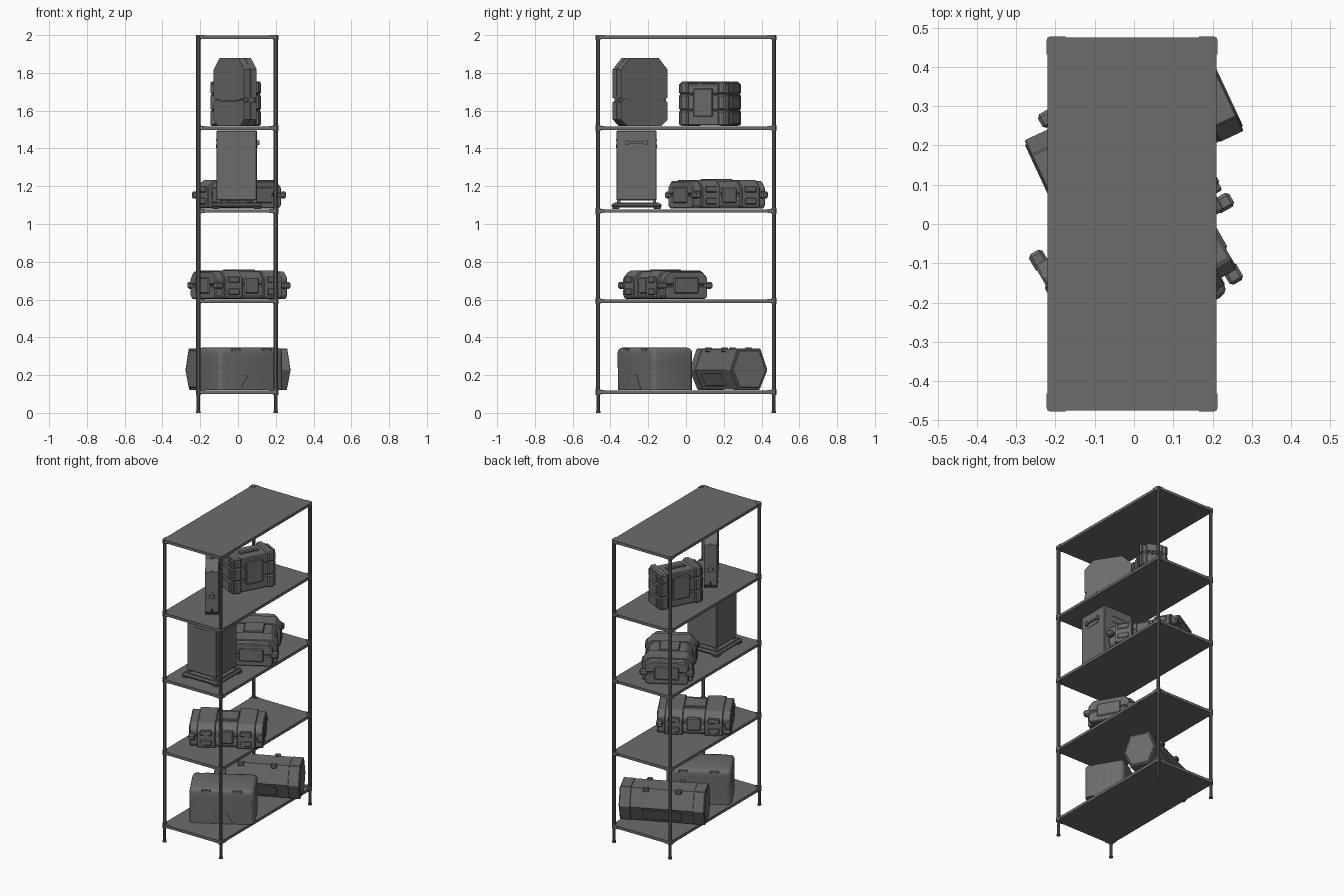
import bpy, bmesh
from math import radians, pi, cos, sin
from mathutils import Matrix, Vector

if "Cube" in bpy.data.objects:
    bpy.data.objects.remove(bpy.data.objects["Cube"])

DARK = bpy.data.materials.new("dark_grey")
DARK.diffuse_color = (0.15, 0.15, 0.15, 1)
DARK.use_nodes = True
DARK.node_tree.nodes["Principled BSDF"].inputs["Base Color"].default_value = DARK.diffuse_color


class Part:
    """Collects simple solids in local space, then places them as one object."""
    def __init__(self, name, loc=(0, 0, 0), angle=0):
        self.name, self.bm = name, bmesh.new()
        self.m = Matrix.Translation(loc) @ Matrix.Rotation(radians(angle), 4, 'Z')

    def add(self, t, bevel=0, seg=1, vertical=False):
        if bevel:
            edges = [e for e in t.edges if not vertical or
                     abs(e.verts[0].co.z - e.verts[1].co.z) > 1e-4]
            bmesh.ops.bevel(t, geom=edges, offset=bevel, segments=seg,
                            profile=0.5, affect='EDGES')
        me = bpy.data.meshes.new("tmp")
        t.to_mesh(me)
        t.free()
        self.bm.from_mesh(me)
        bpy.data.meshes.remove(me)

    def box(self, c, s, bevel=0, seg=1, vertical=False):
        t = bmesh.new()
        bmesh.ops.create_cube(t, size=1)
        bmesh.ops.transform(t, matrix=Matrix.Translation(c) @ Matrix.Diagonal((*s, 1)), verts=t.verts)
        self.add(t, bevel, seg, vertical)

    def prism(self, pts, a, b, axis, bevel=0):
        """Extrude a profile between a and b; x uses (y,z), y uses (x,z), z uses (x,y)."""
        put = {'x': lambda p, d: (d, p[0], p[1]), 'y': lambda p, d: (p[0], d, p[1]),
               'z': lambda p, d: (p[0], p[1], d)}[axis]
        t = bmesh.new()
        lo = [t.verts.new(put(p, a)) for p in pts]
        hi = [t.verts.new(put(p, b)) for p in pts]
        n = len(pts)
        t.faces.new(lo)
        t.faces.new(hi[::-1])
        for i in range(n):
            t.faces.new((lo[i], hi[i], hi[(i + 1) % n], lo[(i + 1) % n]))
        bmesh.ops.recalc_face_normals(t, faces=t.faces)
        self.add(t, bevel)

    def tube(self, x, y, r, z0, z1, n=10):
        self.prism([(x + r * cos(2 * pi * i / n), y + r * sin(2 * pi * i / n)) for i in range(n)], z0, z1, 'z')

    def done(self, smooth=False):
        me = bpy.data.meshes.new(self.name)
        self.bm.transform(self.m)
        self.bm.to_mesh(me)
        self.bm.free()
        me.materials.append(DARK)
        ob = bpy.data.objects.new(self.name, me)
        bpy.context.collection.objects.link(ob)
        if smooth:
            bpy.context.view_layer.objects.active = ob
            ob.select_set(True)
            bpy.ops.object.shade_smooth_by_angle(angle=radians(30))
            ob.select_set(False)


def octagon(w, h, c, z=0):
    """Chamfered rectangle, w half width, from z to z+h."""
    return [(-w + c, z), (w - c, z), (w, z + c), (w, z + h - c),
            (w - c, z + h), (-w + c, z + h), (-w, z + h - c), (-w, z + c)]


SIDES = (-1, 1)
CORNERS = [(i, j) for i in SIDES for j in SIDES]
TOPS = (0.12, 0.602, 1.08, 1.518, 2.0)
CX = -0.005

# shelf boards with triangular corner brackets
for n, z in enumerate(TOPS):
    p = Part(f"shelf_board_{n + 1}", (CX, 0, 0))
    p.box((0, 0, z - 0.011), (0.43, 0.95, 0.018))
    for i, j in CORNERS:
        tri = [(0.218, 0.465), (0.206, 0.477), (0.170, 0.477), (0.170, 0.472),
               (0.213, 0.432), (0.218, 0.432)]
        p.prism([(i * x, j * y) for x, y in tri], z - 0.021, z, 'z')
        p.tube(i * 0.205, j * 0.465, 0.0135, z - 0.026, z - 0.001 if z > 1.9 else z + 0.006)
    p.done()

# posts with feet
for n, (i, j) in enumerate(CORNERS):
    p = Part(f"post_{n + 1}", (CX + i * 0.205, j * 0.465, 0))
    p.tube(0, 0, 0.0115, 0.1, 1.985)
    p.tube(0, 0, 0.009, 0.008, 0.1)
    p.tube(0, 0, 0.012, 0, 0.01)
    p.done(True)

# upright flat case with chamfered outline, top level
p = Part("upright_flat_case", (-0.015, -0.243, 1.518), -57)
low = [(-0.11, 0.002), (0.11, 0.002), (0.147, 0.035), (0.147, 0.125), (0.13, 0.14),
       (0.075, 0.132), (-0.075, 0.132), (-0.13, 0.14), (-0.147, 0.125), (-0.147, 0.035)]
high = [(-0.147, 0.15), (-0.13, 0.146), (-0.075, 0.137), (0.075, 0.137), (0.13, 0.146), (0.147, 0.15),
        (0.147, 0.3), (0.09, 0.362), (-0.09, 0.362), (-0.147, 0.3)]
for prof in (low, high):
    for i in SIDES:
        p.prism(prof, i * 0.003, i * 0.04, 'y')
p.prism([(x * 0.95, z * 0.97 + 0.005) for x, z in octagon(0.147, 0.362, 0.05)], -0.035, 0.035, 'y')
for i in SIDES:
    p.box((i * 0.138, 0, 0.14), (0.016, 0.03, 0.04), 0.004)
p.done()

# ribbed tool box with carry handle, top level
p = Part("ribbed_tool_box", (-0.0125, 0.127, 1.518), 62)
for z0, h in ((0.004, 0.080), (0.086, 0.082), (0.170, 0.055)):
    p.box((0, 0, z0 + h / 2), (0.296, 0.15, h), 0.006)
p.box((0, 0, 0.11), (0.285, 0.14, 0.2))
for i in SIDES:
    for z0, h in ((0.002, 0.081), (0.085, 0.082), (0.170, 0.066)):
        p.box((i * 0.112, 0, z0 + h / 2), (0.044, 0.17, h), 0.008)
        p.box((i * 0.147, 0, z0 + h / 2), (0.016, 0.10, h * 0.8), 0.004)
    p.box((0, i * 0.076, 0.125), (0.115, 0.014, 0.15), 0.005)
    p.box((i * 0.055, 0, 0.226), (0.016, 0.03, 0.014))
p.box((0, 0, 0.231), (0.126, 0.03, 0.012), 0.004)
p.done()

# square tower bin on a base plate, third level
p = Part("tower_bin", (-0.007, -0.262, 1.08))
p.box((0, 0, 0.018), (0.265, 0.265, 0.022), 0.008)
p.box((0, 0, 0.031), (0.235, 0.235, 0.008), 0.002)
p.box((0, 0, 0.23), (0.214, 0.214, 0.37), 0.004)
p.box((0, 0, 0.412), (0.208, 0.208, 0.008))
for i, j in CORNERS:
    p.box((i * 0.095, j * 0.095, 0.04), (0.018, 0.018, 0.024))
    p.box((i * 0.11, j * 0.11, 0.005), (0.04, 0.04, 0.01), 0.003)
for k in range(4):
    rot = Matrix.Rotation(k * pi / 2, 4, 'Z')
    parts = [((0, -0.1075, 0.332), (0.1, 0.004, 0.02)), ((0, -0.1075, 0.364), (0.1, 0.004, 0.007))]
    if k == 1:
        parts += [((0, -0.116, 0.35), (0.095, 0.009, 0.012))]
        parts += [((i * 0.05, -0.113, 0.35), (0.014, 0.018, 0.026)) for i in SIDES]
    for c, s in parts:
        p.box(rot @ Vector(c), s if k % 2 == 0 else (s[1], s[0], s[2]))
p.done()


def lugged_case(name, loc, angle):
    """Clamshell equipment case with stepped end blocks and corner lugs."""
    p = Part(name, loc, angle)
    # two shells with chamfered long sides and a seam core
    p.prism(octagon(0.132, 0.07, 0.016), -0.222, 0.222, 'x', 0.006)
    top = [(-0.132, 0.076), (0.132, 0.076), (0.132, 0.112), (0.1, 0.146), (-0.1, 0.146), (-0.132, 0.112)]
    p.prism(top, -0.222, 0.222, 'x', 0.006)
    p.box((0, 0, 0.073), (0.43, 0.255, 0.04))
    # wide end blocks around a narrower waist
    for i in SIDES:
        band = [(0.145, 0.004), (0.153, 0.012), (0.153, 0.112), (0.115, 0.152)]
        band += [(-y, z) for y, z in band[::-1]]
        p.prism(band, i * 0.065, i * 0.175, 'x', 0.004)
        p.box((i * 0.22, 0, 0.073), (0.016, 0.15, 0.085), 0.006)
        for z in (0.04, 0.104):
            p.box((i * 0.12, 0, z), (0.07, 0.314, 0.034), 0.004)
        p.box((0, i * 0.13, 0.073), (0.085, 0.022, 0.085), 0.006)
    p.box((0, 0, 0.15), (0.13, 0.12, 0.016), 0.004)
    # corner lugs
    for i, j in CORNERS:
        p.box((i * 0.205, j * 0.138, 0.073), (0.04, 0.05, 0.036), 0.008)
    p.done()


lugged_case("equipment_case_upper", (0.005, 0.162, 1.081), -60)
lugged_case("equipment_case_lower", (0.005, -0.11, 0.602), 30)

# rounded storage box, bottom level
p = Part("rounded_storage_box", (0.01, -0.165, 0.12), 30)
p.box((0, 0, 0.095), (0.392, 0.248, 0.188), 0.026, 3, True)
p.box((0, 0, 0.16), (0.392, 0.248, 0.13), 0.024, 3)
for j in SIDES:
    for i in SIDES:
        p.box((i * 0.095, j * 0.117, 0.207), (0.055, 0.014, 0.026), 0.003)
    p.prism([(-0.07, 0.004), (0.07, 0.004), (0.02, 0.085), (-0.02, 0.085)], j * 0.116, j * 0.126, 'y')
p.done(True)

# long six-sided case, bottom level
p = Part("six_sided_case", (0, 0.225, 0.122), 25)


def hexa(s):
    base = [(-0.062, 0), (0.062, 0), (0.108, 0.105), (0.066, 0.22), (-0.066, 0.22), (-0.108, 0.105)]
    return [(y * s, 0.11 + (z - 0.11) * s) for y, z in base]


p.prism(hexa(0.975), -0.25, 0.25, 'x')
for i in SIDES:
    p.prism(hexa(1.0), i * 0.19, i * 0.258, 'x', 0.003)
    p.prism(hexa(0.9), i * 0.24, i * 0.262, 'x', 0.003)
    for j in SIDES:
        p.box((i * 0.1, j * 0.07, 0.212), (0.035, 0.03, 0.024), 0.004)
    # sloped side panels
    slope = [(0.066, 0.02), (0.078, 0.022), (0.107, 0.09), (0.096, 0.09)]
    p.prism([(i * y, z) for y, z in slope], -0.12, 0.12, 'x')
p.done()
